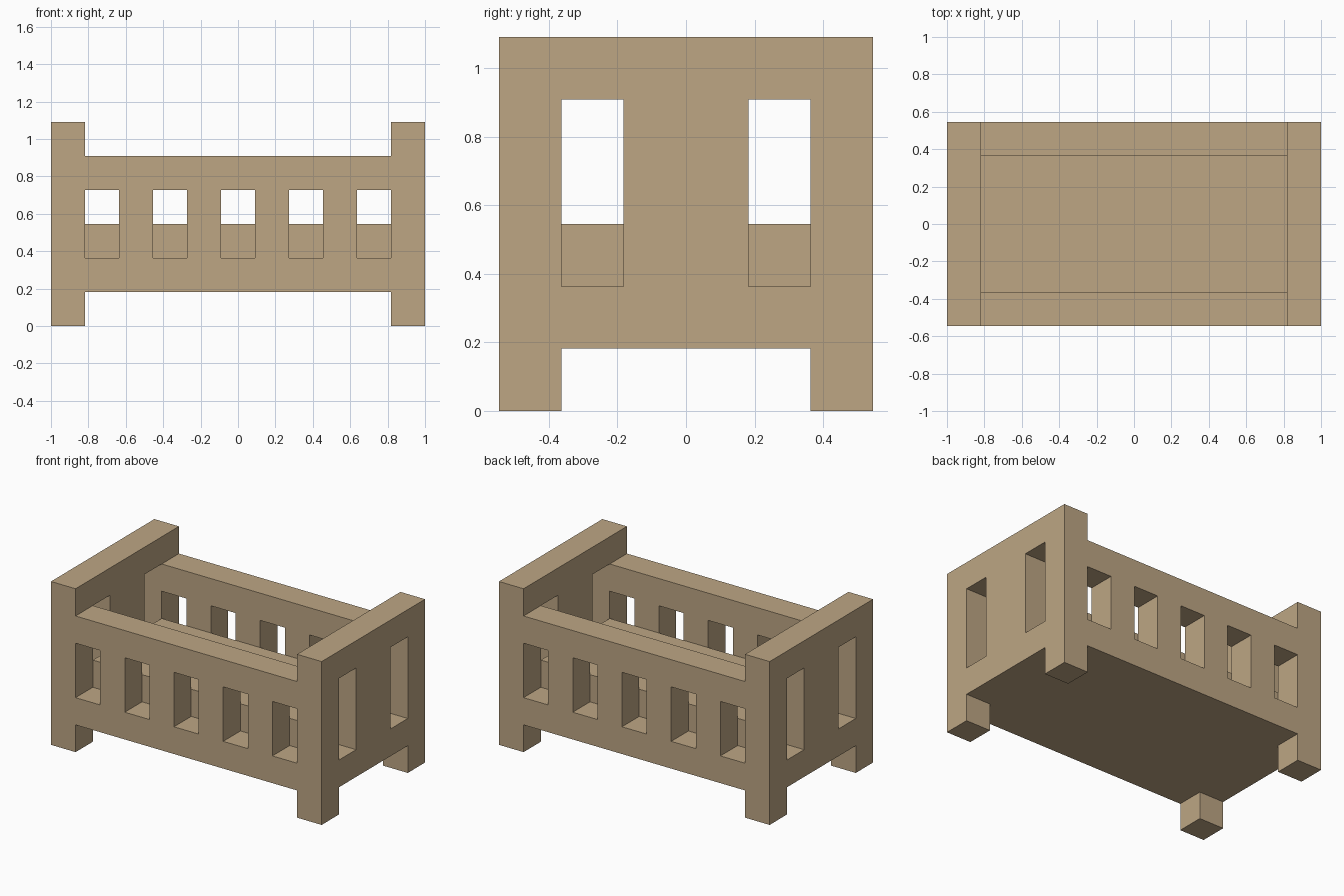
import bpy, bmesh
from mathutils import Vector

if "Cube" in bpy.data.objects:
    bpy.data.objects.remove(bpy.data.objects["Cube"])

U = 2 / 11  # plank thickness, the module of the whole bed

wood = bpy.data.materials.new("beige wood")
wood.diffuse_color = (0.509, 0.381, 0.231, 1)
wood.use_nodes = True
wood.node_tree.nodes["Principled BSDF"].inputs["Base Color"].default_value = wood.diffuse_color


def panel(name, rows, across, centre, z0, depth=1.0):
    """Plank panel from a pattern (top row first, '#' is solid), with open cells as holes.
    across is the axis (0 = x, 1 = y) along which the columns run."""
    rows = rows[::-1]
    w = len(rows[0])

    def solid(c, r):
        return 0 <= r < len(rows) and 0 <= c < w and rows[r][c] == "#"

    bm = bmesh.new()

    def quad(*pts):
        verts = []
        for a, d, z in pts:
            p = [0, 0, (z + z0) * U]
            p[across] = (a - w / 2) * U
            p[1 - across] = (d * depth + centre) * U
            verts.append(bm.verts.new(Vector(p)))
        bm.faces.new(verts)

    for r in range(len(rows)):
        for c in range(w):
            if not solid(c, r):
                continue
            for d in (-.5, .5):
                quad((c, d, r), (c + 1, d, r), (c + 1, d, r + 1), (c, d, r + 1))
            for dc in (0, 1):
                if not solid(c + 2 * dc - 1, r):
                    a = c + dc
                    quad((a, -.5, r), (a, .5, r), (a, .5, r + 1), (a, -.5, r + 1))
            for dr in (0, 1):
                if not solid(c, r + 2 * dr - 1):
                    z = r + dr
                    quad((c, -.5, z), (c + 1, -.5, z), (c + 1, .5, z), (c, .5, z))
    bmesh.ops.remove_doubles(bm, verts=bm.verts, dist=1e-5)
    bmesh.ops.recalc_face_normals(bm, faces=bm.faces)
    mesh = bpy.data.meshes.new(name)
    bm.to_mesh(mesh)
    bm.free()
    mesh.materials.append(wood)
    obj = bpy.data.objects.new(name, mesh)
    bpy.context.collection.objects.link(obj)
    return obj


# Head and foot boards, with legs and two slots
END = ["######"] + ["#.##.#"] * 3 + ["######", "#....#"]
for name, side in (("left_end_board", -1), ("right_end_board", 1)):
    panel(name, END, 1, side * 5, 0)

# Side rails with five windows
RAIL = ["#########"] + [".#.#.#.#."] * 2 + ["#########"]
for name, side in (("front_rail", -1), ("back_rail", 1)):
    panel(name, RAIL, 0, side * 2.5, 1)

# Solid bed base filling the inside
panel("bed_base", ["#########"] * 2, 0, 0, 1, depth=4)
